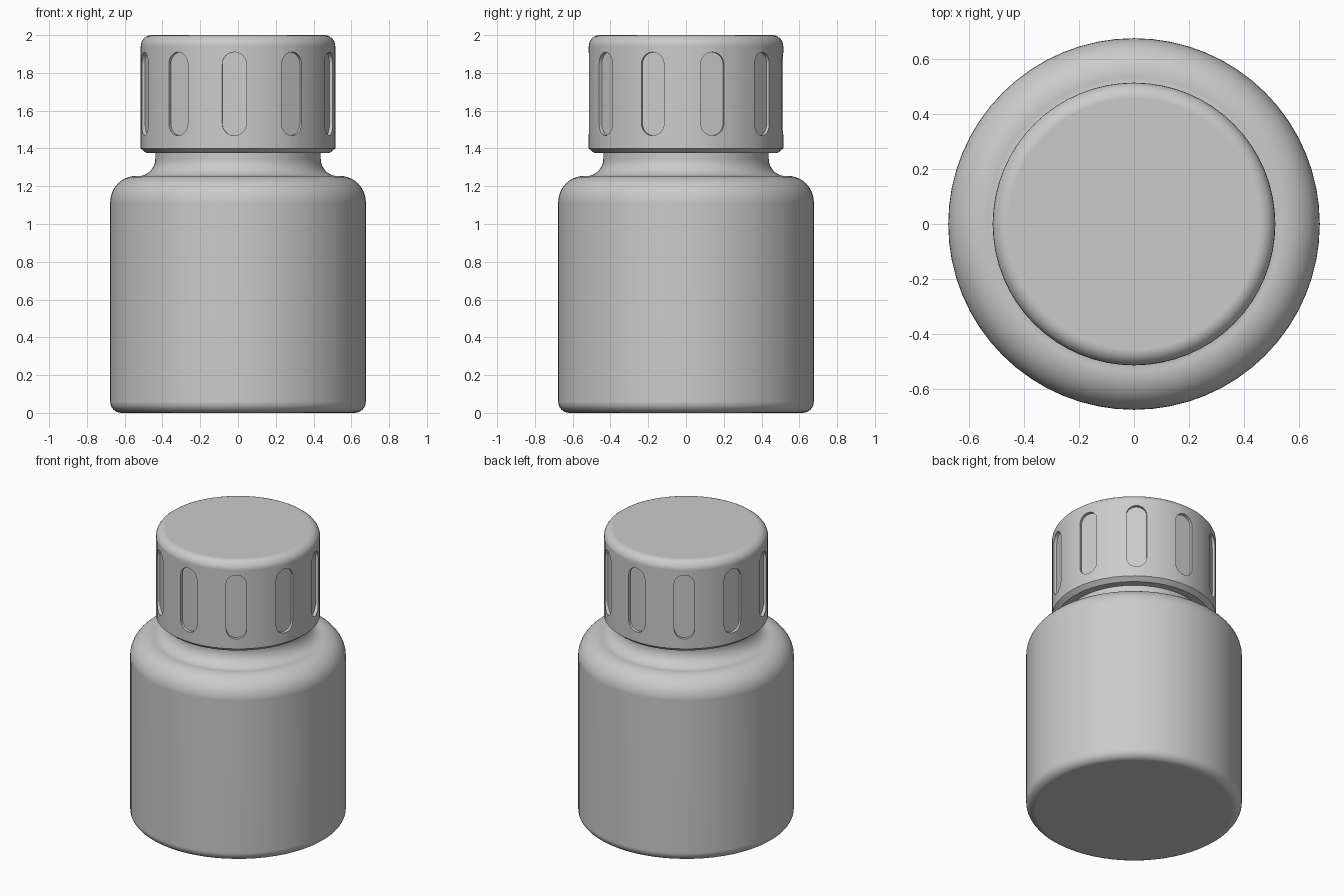
import bpy, bmesh, math
from mathutils import Matrix, Vector

default = bpy.data.objects.get("Cube")
if default:
    bpy.data.objects.remove(default, do_unlink=True)

SEGMENTS = 64
SLOTS = 10

grey = bpy.data.materials.new("grey plastic")
grey.use_nodes = True
COLOUR = (0.6, 0.6, 0.6, 1)
grey.diffuse_color = COLOUR
grey.node_tree.nodes["Principled BSDF"].inputs["Base Color"].default_value = COLOUR


def arc(cx, cz, rx, rz, start, end, steps):
    """Points (radius, height) on an elliptical arc, angles in degrees."""
    pts = []
    for i in range(steps + 1):
        a = math.radians(start + (end - start) * i / steps)
        pts.append((cx + rx * math.cos(a), cz + rz * math.sin(a)))
    return pts


def add_object(name, bm):
    bmesh.ops.recalc_face_normals(bm, faces=bm.faces)
    mesh = bpy.data.meshes.new(name)
    bm.to_mesh(mesh)
    bm.free()
    mesh.materials.append(grey)
    obj = bpy.data.objects.new(name, mesh)
    bpy.context.collection.objects.link(obj)
    return obj


def lathe(name, profile):
    """Spin a (radius, height) profile about z and close both ends."""
    bm = bmesh.new()
    rings = []
    for r, z in profile:
        rings.append([bm.verts.new((r * math.cos(math.tau * i / SEGMENTS),
                                    r * math.sin(math.tau * i / SEGMENTS), z))
                      for i in range(SEGMENTS)])
    for low, high in zip(rings, rings[1:]):
        for i in range(SEGMENTS):
            j = (i + 1) % SEGMENTS
            bm.faces.new((low[i], low[j], high[j], high[i]))
    bm.faces.new(rings[0][::-1])
    bm.faces.new(rings[-1])
    return add_object(name, bm)


def smooth(obj):
    bpy.ops.object.select_all(action='DESELECT')
    obj.select_set(True)
    bpy.context.view_layer.objects.active = obj
    bpy.ops.object.shade_smooth_by_angle(angle=math.radians(32))
    weighted = obj.modifiers.new("weighted normals", 'WEIGHTED_NORMAL')
    weighted.keep_sharp = True


# Bottle: rounded base, straight wall, round shoulder, concave fillet into the neck
bottle = lathe("bottle",
               arc(0.617, 0.06, 0.06, 0.06, -90, 0, 6)
               + arc(0.537, 1.115, 0.14, 0.14, 0, 90, 10)
               + arc(0.53, 1.345, 0.092, 0.092, 270, 180, 8)
               + [(0.438, 1.45)])
smooth(bottle)

# Cap: chamfered lower rim and rounded top edge
cap = lathe("cap",
            [(0.485, 1.375), (0.515, 1.4)]
            + arc(0.457, 1.942, 0.058, 0.058, 0, 90, 6))

# Grip slots: round-ended cutters set around the cap
half_width, low, high = 0.064, 1.468, 1.91
outline = [(half_width * math.cos(math.radians(a)),
            (high - half_width if a <= 180 else low + half_width)
            + half_width * math.sin(math.radians(a)))
           for a in list(range(0, 181, 15)) + list(range(180, 361, 15))[1:]]
outline.insert(13, (-half_width, low + half_width))
bm = bmesh.new()
for k in range(SLOTS):
    turn = Matrix.Rotation(math.radians(-92.2) + math.tau * k / SLOTS, 4, 'Z')
    inner = [bm.verts.new(turn @ Vector((0.493, y, z))) for y, z in outline]
    outer = [bm.verts.new(turn @ Vector((0.6, y, z))) for y, z in outline]
    bm.faces.new(inner)
    bm.faces.new(outer)
    for i in range(len(outline)):
        j = (i + 1) % len(outline)
        bm.faces.new((inner[i], inner[j], outer[j], outer[i]))
cutter = add_object("slot_cutter", bm)
cutter.hide_render = True

cut = cap.modifiers.new("slots", 'BOOLEAN')
cut.operation = 'DIFFERENCE'
cut.solver = 'EXACT'
cut.object = cutter
bpy.context.view_layer.objects.active = cap
bpy.ops.object.modifier_apply(modifier=cut.name)
bpy.data.objects.remove(cutter, do_unlink=True)
smooth(cap)
